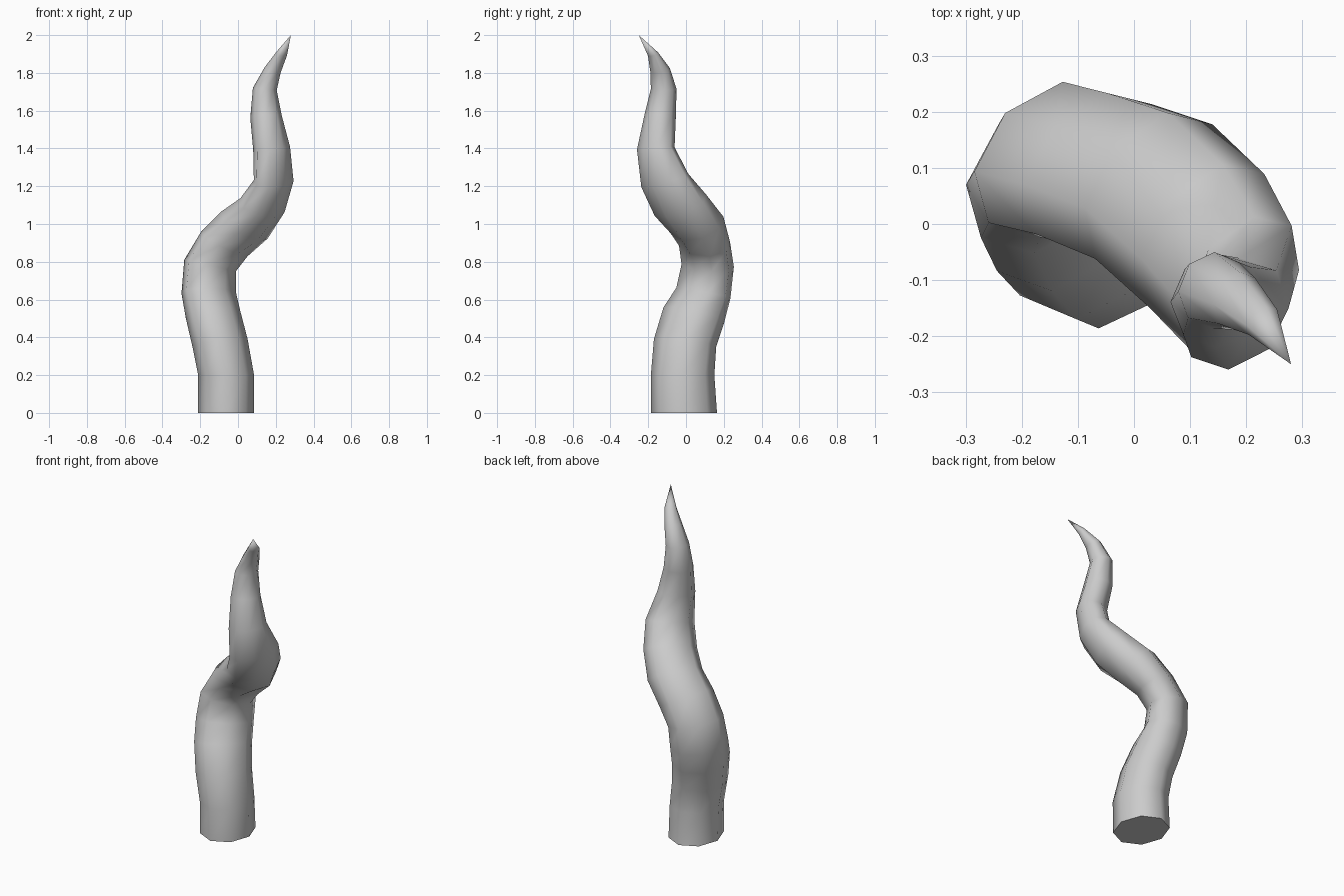
import bpy, bmesh, math

if "Cube" in bpy.data.objects:
    bpy.data.objects.remove(bpy.data.objects["Cube"])

SIDES = 8
# Rings from base to near the tip: centre x, y, z, half width in x, half width in y, skew
RINGS = [
    (-.063, -.010, 0.00, .148, .174, 0),
    (-.063, -.018, 0.20, .148, .168, 0),
    (-.095, -.005, 0.37, .146, .165, .1),
    (-.132, .042, 0.52, .145, .162, .2),
    (-.155, .092, 0.635, .146, .145, .3),
    (-.148, .115, 0.78, .138, .140, .3),
    (-.072, .098, 0.895, .124, .138, .4),
    (.035, .058, 0.995, .125, .143, .4),
    (.130, -.030, 1.10, .120, .140, .45),
    (.189, -.112, 1.23, .108, .128, .45),
    (.178, -.160, 1.40, .098, .100, .2),
    (.148, -.137, 1.57, .083, .083, .05),
    (.142, -.118, 1.715, .063, .068, .05),
    (.183, -.137, 1.815, .043, .052, .2),
    (.230, -.175, 1.90, .030, .027, .4),
]
TIP = (.28, -.25, 2.0)
TILT = 0.7  # how far each ring leans towards the path direction

bm = bmesh.new()
centres = [r[:3] for r in RINGS] + [TIP]
loops = []
for i, (x, y, z, hx, hy, skew) in enumerate(RINGS):
    # Lean of the ring plane, the base stays flat
    sx = sy = 0
    if i > 1:
        a, b = centres[i - 1], centres[i + 1]
        sx = -TILT * (b[0] - a[0]) / (b[2] - a[2])
        sy = -TILT * (b[1] - a[1]) / (b[2] - a[2])
    phi = math.asin(skew) / 2
    loop = []
    for k in range(SIDES):
        t = 2 * math.pi * k / SIDES
        dx, dy = hx * math.cos(t - phi), hy * math.sin(t + phi)
        loop.append(bm.verts.new((x + dx, y + dy, z + sx * dx + sy * dy)))
    loops.append(loop)

# Skin between rings, flat base, pointed tip
bm.faces.new(list(reversed(loops[0])))
for lo, hi in zip(loops, loops[1:]):
    for k in range(SIDES):
        n = (k + 1) % SIDES
        bm.faces.new((lo[k], lo[n], hi[n], hi[k]))
tip = bm.verts.new(TIP)
for k in range(SIDES):
    bm.faces.new((loops[-1][k], loops[-1][(k + 1) % SIDES], tip))
bmesh.ops.recalc_face_normals(bm, faces=bm.faces[:])

mesh = bpy.data.meshes.new("tentacle")
bm.to_mesh(mesh)
bm.free()
obj = bpy.data.objects.new("tentacle", mesh)
bpy.context.collection.objects.link(obj)
bpy.context.view_layer.objects.active = obj
obj.select_set(True)
bpy.ops.object.shade_smooth_by_angle(angle=math.radians(70))
